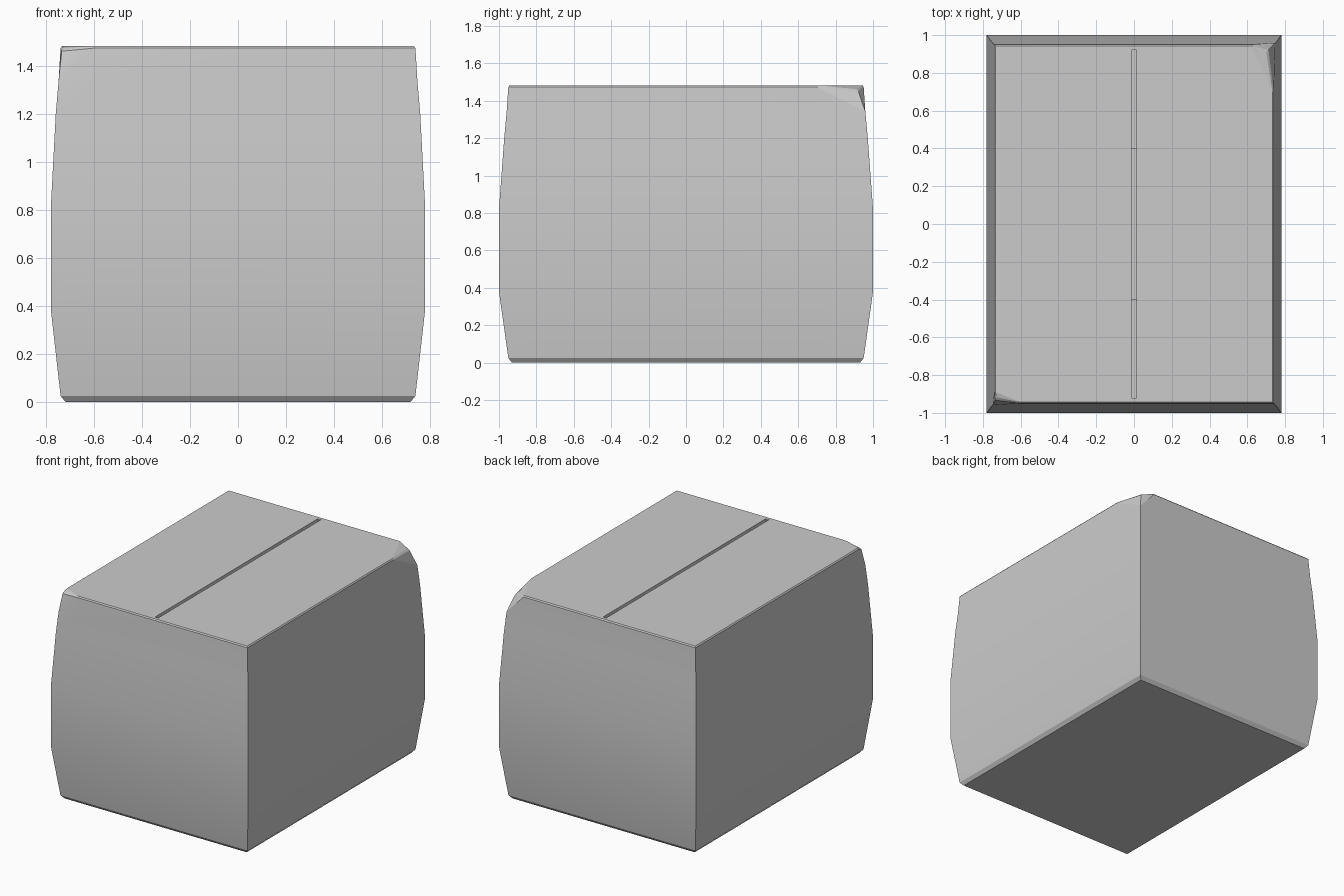
import bpy, bmesh
from math import radians

if "Cube" in bpy.data.objects:
    bpy.data.objects.remove(bpy.data.objects["Cube"])

# Bulging box profile: (half width x, half depth y, height z)
RINGS = [(0.72, 0.93, 0.0), (0.74, 0.95, 0.025), (0.78, 1.0, 0.38), (0.78, 1.0, 0.82),
         (0.76, 0.972, 1.2), (0.748, 0.959, 1.34), (0.74, 0.95, 1.475), (0.733, 0.943, 1.483)]
TOP = len(RINGS) - 1

# Crushed corners, keyed by ring point: displaced position for the two top rings
DENTS = {3: [(0.712, 0.922, 1.45), (0.70, 0.91, 1.463)],
         7: [(-0.735, -0.933, 1.462), (-0.728, -0.918, 1.475)]}


def ring_points(i):
    x, y, z = RINGS[i]
    pts = [(x, -y, z), (x, 0.70, z), None, None, None, (-x, y, z), None, None, None]
    # order: corner, dent start, crushed corner, dent end, corner, dent start, crushed corner, dent end
    pts = [(-0.60, -y, z), (x, -y, z), (x, 0.70, z), (x, y, z),
           (0.62, y, z), (-x, y, z), (-x, -0.89, z), (-x, -y, z)]
    if i >= TOP - 1:
        for k, moved in DENTS.items():
            pts[k] = moved[i - TOP + 1]
    return pts


# Box body: loft the rings
bm = bmesh.new()
loops = [[bm.verts.new(p) for p in ring_points(i)] for i in range(len(RINGS))]
n = 8
for i, (low, up) in enumerate(zip(loops, loops[1:])):
    for j in range(n):
        k = (j + 1) % n
        if i >= TOP - 2 and k in DENTS:
            bm.faces.new((low[j], low[k], up[j]))
            bm.faces.new((low[k], up[k], up[j]))
        elif i >= TOP - 2 and j in DENTS:
            bm.faces.new((low[j], low[k], up[k]))
            bm.faces.new((low[j], up[k], up[j]))
        else:
            bm.faces.new((low[j], low[k], up[k], up[j]))
bm.faces.new(list(reversed(loops[0])))

# Flat lid plus a folded triangle at each crushed corner
lid = loops[TOP]
bm.faces.new([v for j, v in enumerate(lid) if j not in DENTS])
for k in DENTS:
    bm.faces.new((lid[k - 1], lid[k], lid[(k + 1) % n]))
bmesh.ops.recalc_face_normals(bm, faces=bm.faces)
mesh = bpy.data.meshes.new("cardboard_box")
bm.to_mesh(mesh)
bm.free()
box = bpy.data.objects.new("cardboard_box", mesh)
bpy.context.collection.objects.link(box)
bpy.context.view_layer.objects.active = box


# Seam between the lid flaps, deeper in the middle where no inner flap lies
def cut_seam(half_length, depth):
    bpy.ops.mesh.primitive_cube_add(size=1, location=(0, 0, 1.483))
    cutter = bpy.context.object
    cutter.name = "seam_cutter"
    cutter.scale = (0.025, 2 * half_length, 2 * depth)
    cutter.hide_render = True
    bpy.context.view_layer.update()
    mod = box.modifiers.new("seam", 'BOOLEAN')
    mod.operation = 'DIFFERENCE'
    mod.solver = 'EXACT'
    mod.object = cutter
    bpy.context.view_layer.objects.active = box
    bpy.ops.object.modifier_apply(modifier=mod.name)
    bpy.data.objects.remove(cutter)


cut_seam(0.92, 0.02)
cut_seam(0.40, 0.035)

# Smooth bulging sides, crisp folds
bpy.ops.object.select_all(action='DESELECT')
box.select_set(True)
bpy.context.view_layer.objects.active = box
bpy.ops.object.shade_smooth_by_angle(angle=radians(15))
